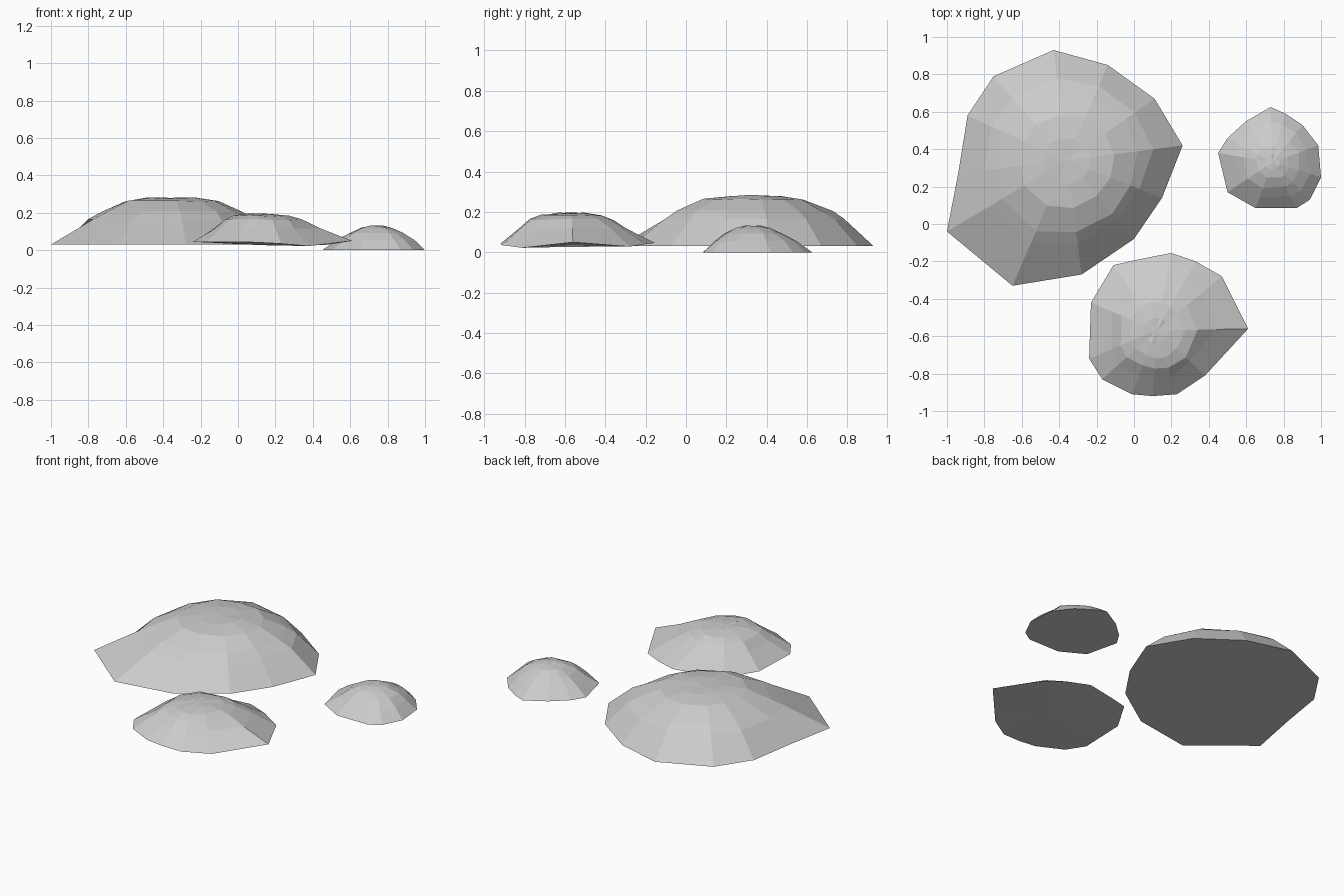
import bpy, bmesh, math, random
from mathutils import Vector

if "Cube" in bpy.data.objects:
    bpy.data.objects.remove(bpy.data.objects["Cube"])


def mound(name, outline, center, rings, top, bottom, jitter, seed):
    """Low rock: irregular rim, rounder rings stacked inwards, capped top and base.
    outline: (x, y, z) rim points; rings: (radius, z, share of rim irregularity)"""
    rnd = random.Random(seed)
    bm = bmesh.new()
    c = Vector(center)
    n = len(outline)
    loops = [[bm.verts.new(p) for p in outline]]
    dists = [(Vector(p[:2]) - c).length for p in outline]
    mean = sum(dists) / n
    for radius, z, share in rings:
        loop = []
        for p, d in zip(outline, dists):
            direction = (Vector(p[:2]) - c) / d
            r = radius * (1 + share * (d / mean - 1)) * (1 + rnd.uniform(-jitter, jitter))
            q = c + direction * r
            loop.append(bm.verts.new((q.x, q.y, z + rnd.uniform(-jitter, jitter) * 0.08)))
        loops.append(loop)
    for a, b in zip(loops, loops[1:]):
        for i in range(n):
            j = (i + 1) % n
            bm.faces.new((a[i], a[j], b[j], b[i]))
    # cap and underside fans
    peak = bm.verts.new((c.x, c.y, top))
    base = bm.verts.new((c.x, c.y, bottom))
    under = []
    for i in range(n):
        j = (i + 1) % n
        bm.faces.new((loops[-1][i], loops[-1][j], peak))
        under.append(bm.faces.new((loops[0][j], loops[0][i], base)))
    bmesh.ops.recalc_face_normals(bm, faces=bm.faces)
    for f in under:
        f.smooth = True
    for v in loops[0]:
        for e in v.link_edges:
            if e.other_vert(v) in loops[0]:
                e.smooth = False
    mesh = bpy.data.meshes.new(name)
    bm.to_mesh(mesh)
    bm.free()
    obj = bpy.data.objects.new(name, mesh)
    bpy.context.collection.objects.link(obj)
    return obj


# Large rock with a broad, flat crown
large = [(-1, -.04), (-.65, -.33), (-.28, -.27), (0, -.08), (.15, .14), (.26, .42),
         (.11, .67), (-.14, .85), (-.43, .93), (-.75, .79), (-.89, .58), (-.94, .27)]
mound("large_rock", [(x, y, .03) for x, y in large], (-.36, .34),
      [(.445, .165, .45), (.38, .205, .3), (.25, .262, .2), (.125, .28, 0)],
      .28, .03, .035, 3)

# Medium rock with a pointed side and an uneven rim
mound("medium_rock",
      [(.61, -.56, .05), (.47, -.28, .028), (.33, -.2, .04), (.2, -.155, .046),
       (.02, -.19, .046), (-.11, -.22, .046), (-.23, -.42, .046), (-.24, -.72, .045),
       (-.17, -.83, .045), (-.01, -.91, .045), (.1, -.92, .042), (.23, -.91, .035),
       (.38, -.81, .022)],
      (.12, -.57),
      [(.275, .12, .8), (.21, .163, .3), (.15, .182, .2), (.07, .193, 0)],
      .195, .027, .05, 7)

# Small rounded rock
small = [(.73, .625), (.81, .59), (.9, .53), (.985, .42), (1, .25), (.94, .13),
         (.87, .085), (.65, .085), (.5, .17), (.45, .38), (.5, .46), (.6, .55)]
mound("small_rock", [(x, y, 0) for x, y in small], (.74, .33),
      [(.205, .055, .6), (.15, .09, .4), (.09, .119, .2), (.04, .129, 0)],
      .131, 0, .04, 5)
